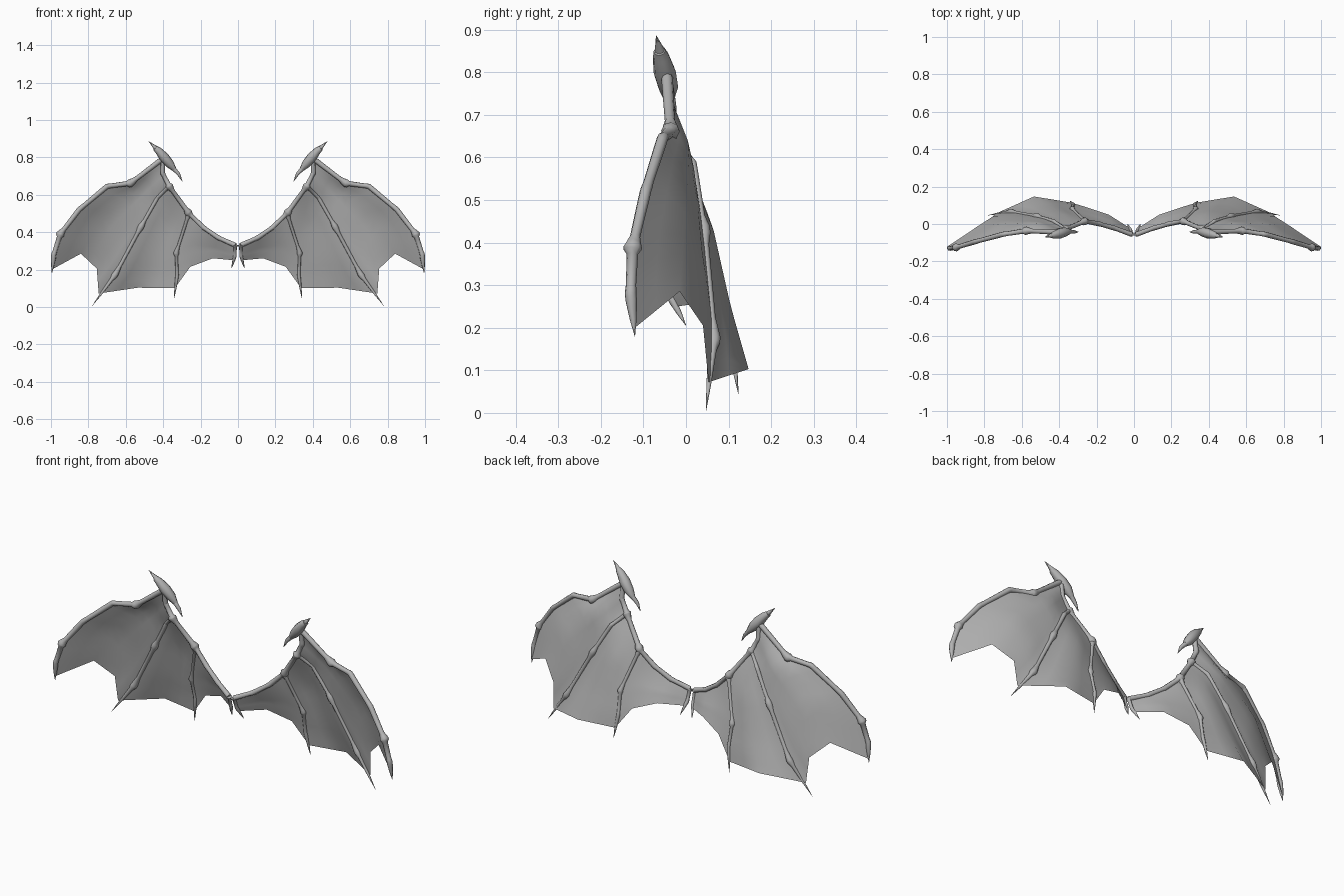
import bpy, bmesh
from mathutils import Vector

if "Cube" in bpy.data.objects:
    bpy.data.objects.remove(bpy.data.objects["Cube"], do_unlink=True)

grey = bpy.data.materials.new("plain grey")
grey.use_nodes = True
grey.diffuse_color = (0.45, 0.45, 0.45, 1)
grey.node_tree.nodes["Principled BSDF"].inputs["Base Color"].default_value = grey.diffuse_color


def finish(obj, angle=0.9):
    """Colour, smooth and mirror one part across the middle."""
    obj.data.materials.clear()
    obj.data.materials.append(grey)
    bpy.ops.object.select_all(action='DESELECT')
    obj.select_set(True)
    bpy.context.view_layer.objects.active = obj
    bpy.ops.object.shade_smooth_by_angle(angle=angle)
    mirror = obj.modifiers.new("mirror", 'MIRROR')
    mirror.use_axis = (True, False, False)


def tube(name, points, radii):
    """Round tube through the points with a radius at each."""
    curve = bpy.data.curves.new(name, 'CURVE')
    curve.dimensions = '3D'
    curve.bevel_depth = 1
    curve.bevel_resolution = 2
    curve.use_fill_caps = True
    spline = curve.splines.new('POLY')
    spline.points.add(len(points) - 1)
    for p, co, r in zip(spline.points, points, radii):
        p.co = (*co, 1)
        p.radius = r
    obj = bpy.data.objects.new(name, curve)
    bpy.context.collection.objects.link(obj)
    bpy.ops.object.select_all(action='DESELECT')
    obj.select_set(True)
    bpy.context.view_layer.objects.active = obj
    bpy.ops.object.convert(target='MESH')
    finish(bpy.context.view_layer.objects.active)


def resample(points, count):
    """Evenly spaced points along a polyline."""
    pts = [Vector(p) for p in points]
    lengths = [(b - a).length for a, b in zip(pts, pts[1:])]
    out = []
    for i in range(count):
        d = sum(lengths) * i / (count - 1)
        for a, b, l in zip(pts, pts[1:], lengths):
            if d <= l + 1e-6:
                break
            d -= l
        out.append(a.lerp(b, min(d / l, 1)))
    return out


def finger(name, points, r, knuckles):
    """Bones with swollen knuckles at the listed joints and a pointed claw."""
    path, radii = [], []
    last = len(points) - 2
    for i, (a, b) in enumerate(zip(points, points[1:])):
        a, b = Vector(a), Vector(b)
        start = r * 1.6 if i in knuckles else r
        end = r * 1.35 if i + 1 in knuckles else r
        marks = [(0, start), (0.06, start), (0.16, r)]
        marks += [(0.6, r * 0.6), (1, 0.0005)] if i == last else [(0.82, r * 0.9), (0.94, end)]
        for t, radius in marks:
            path.append(a.lerp(b, t))
            radii.append(radius)
    tube(name, path, radii)


# Key joints of the wing on the +x side
root = (0.014, -0.055, 0.33)
elbow = (0.262, 0.015, 0.50)
wrist = (0.367, -0.028, 0.645)
crown = (0.40, -0.045, 0.795)

# Finger paths, each ending at its claw tip
lead = [crown, (0.575, -0.036, 0.662), (0.70, -0.055, 0.645),
        (0.85, -0.095, 0.52), (0.95, -0.125, 0.39), (0.985, -0.13, 0.28), (0.995, -0.12, 0.18)]
middle = [wrist, (0.43, 0.015, 0.585), (0.515, 0.04, 0.435),
          (0.655, 0.065, 0.175), (0.78, 0.047, 0.005)]
inner = [elbow, (0.33, 0.08, 0.29), (0.325, 0.105, 0.17), (0.342, 0.123, 0.045)]
small = [root, (0.017, -0.035, 0.27), (0.035, 0, 0.205)]

# Arm bones
finger("arm_lower", [root, (0.105, -0.022, 0.37), (0.185, 0.0, 0.425), elbow, wrist,
                     (0.403, -0.035, 0.715), crown, (0.40, -0.05, 0.82)], 0.013, {3, 4})

finger("leading_finger", lead, 0.0135, {1, 4})
finger("middle_finger", middle, 0.0105, {0, 2, 3})
finger("inner_finger", inner, 0.009, {0, 1})
finger("root_finger", small, 0.009, {0})

# Double ended thumb at the crown of the wing, with a claw at each end
tube("thumb", [(0.444, -0.062, 0.85), (0.425, -0.058, 0.835), (0.395, -0.05, 0.80),
               (0.365, -0.042, 0.765), (0.34, -0.04, 0.735)],
     [0.014, 0.02, 0.027, 0.024, 0.012])
tube("thumb_upper_claw", [(0.435, -0.06, 0.845), (0.478, -0.07, 0.886)], [0.014, 0.0005])
tube("thumb_lower_claw", [(0.345, -0.04, 0.74), (0.317, -0.043, 0.71), (0.297, -0.042, 0.67)],
     [0.012, 0.009, 0.0005])

# Skin columns from the arm down to the ragged hem
columns = [
    lead[:-1] + [(0.996, -0.12, 0.20)],
    [(0.401, -0.036, 0.74), (0.53, 0.008, 0.63), (0.72, 0.0, 0.48), (0.84, -0.015, 0.285)],
    [(0.385, -0.032, 0.68), (0.48, 0.018, 0.58), (0.65, 0.04, 0.36), (0.755, 0.04, 0.205)],
    middle[:-1] + [(0.745, 0.053, 0.072)],
    [(0.317, -0.005, 0.575), (0.39, 0.06, 0.45), (0.47, 0.105, 0.25), (0.535, 0.147, 0.103)],
    inner[:-1] + [(0.338, 0.115, 0.10)],
    [(0.20, 0.003, 0.44), (0.235, 0.055, 0.32), (0.255, 0.09, 0.215)],
    [(0.11, -0.02, 0.373), (0.125, 0.025, 0.31), (0.135, 0.05, 0.26)],
    [root, (0.017, -0.035, 0.27), (0.025, -0.02, 0.25)],
]
rows = 13
bm = bmesh.new()
grid = []
for i, column in enumerate(columns):
    here = resample(column, rows)
    grid.append([bm.verts.new(p) for p in here])
    if i + 1 < len(columns):
        after = resample(columns[i + 1], rows)
        grid.append([bm.verts.new(p.lerp(q, 0.5)) for p, q in zip(here, after)])
for left, right in zip(grid, grid[1:]):
    for j in range(rows - 1):
        bm.faces.new((left[j], left[j + 1], right[j + 1], right[j]))
mesh = bpy.data.meshes.new("wing_skin")
bm.normal_update()
bm.to_mesh(mesh)
bm.free()
skin = bpy.data.objects.new("wing_skin", mesh)
bpy.context.collection.objects.link(skin)
finish(skin, 1.2)
